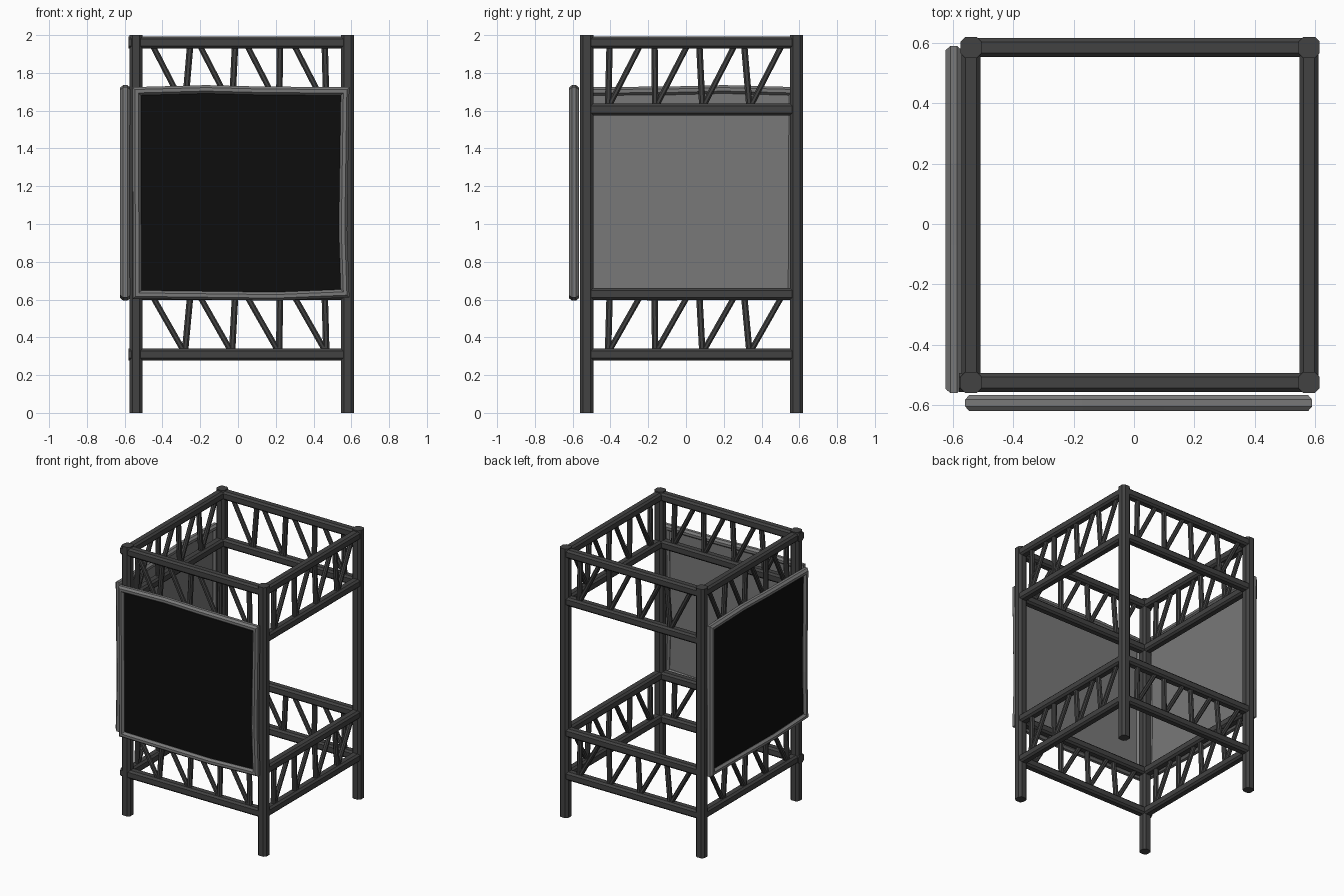
import bpy, bmesh, math
from mathutils import Vector, Matrix

cube = bpy.data.objects.get("Cube")
if cube:
    bpy.data.objects.remove(cube, do_unlink=True)


def material(name, r, g, b):
    m = bpy.data.materials.new(name)
    m.use_nodes = True
    m.diffuse_color = (r, g, b, 1)
    bsdf = m.node_tree.nodes["Principled BSDF"]
    bsdf.inputs["Base Color"].default_value = (r, g, b, 1)
    bsdf.inputs["Roughness"].default_value = 0.7
    return m


STEEL = material("dark steel", 0.055, 0.055, 0.055)
GREY = material("panel grey", 0.19, 0.19, 0.19)
BLACK = material("screen black", 0.004, 0.004, 0.004)


def finish(name, bm, *mats):
    bmesh.ops.recalc_face_normals(bm, faces=bm.faces)
    mesh = bpy.data.meshes.new(name)
    bm.to_mesh(mesh)
    bm.free()
    for m in mats:
        mesh.materials.append(m)
    obj = bpy.data.objects.new(name, mesh)
    bpy.context.collection.objects.link(obj)
    return obj


def skin(bm, rings, closed=False):
    """Bridge equal rings of vertices, capping the ends unless closed."""
    n = len(rings[0])
    pairs = list(zip(rings, rings[1:]))
    if closed:
        pairs.append((rings[-1], rings[0]))
    else:
        bm.faces.new(rings[0])
        bm.faces.new(rings[-1])
    for a, b in pairs:
        for i in range(n):
            j = (i + 1) % n
            bm.faces.new((a[i], a[j], b[j], b[i]))


def add_bar(bm, a, b, width, cut):
    """Square bar with chamfered edges from a to b."""
    a, b = Vector(a), Vector(b)
    axis = (b - a).normalized()
    ref = Vector((0, 0, 1)) if abs(axis.z) < 0.5 else Vector((0, 1, 0))
    u = axis.cross(ref).normalized()
    v = u.cross(axis)
    h = width / 2
    k = h - cut
    section = [(h, -k), (h, k), (k, h), (-k, h), (-h, k), (-h, -k), (-k, -h), (k, -h)]
    skin(bm, [[bm.verts.new(p + u * s + v * t) for s, t in section] for p in (a, b)])


X = {"right": -0.54, "left": 0.58}
Y = {"front": -0.525, "back": 0.585}

# Corner posts
for sx, x in X.items():
    for sy, y in Y.items():
        bm = bmesh.new()
        add_bar(bm, (x, y, 0), (x, y, 2), 0.07, 0.016)
        finish(f"{sy}_{sx}_post", bm, STEEL)

# Walls: each has four horizontal beams and two rows of braces
BEAMS = {"leg": 0.31, "lower": 0.63, "upper": 1.607, "top": 1.96}


def wall(side, place):
    """place(s, z) maps a position along the wall to a point in space."""
    for level, z in BEAMS.items():
        bm = bmesh.new()
        start = -0.58 if side == "front" and level in ("leg", "top") else -0.53
        add_bar(bm, place(start, z), place(0.57, z), 0.063, 0.013)
        finish(f"{side}_{level}_beam", bm, STEEL)
    for row, low, high in (("lower", "leg", "lower"), ("upper", "upper", "top")):
        bm = bmesh.new()
        z0, z1 = BEAMS[low], BEAMS[high]
        for i in range(4):
            s = 0.25 * i
            lean = 0.03 - 0.013 * i
            add_bar(bm, place(s - 0.282, z0), place(s - 0.282 + lean, z1), 0.034, 0.009)
            add_bar(bm, place(s - 0.278, z0), place(s - 0.46, z1), 0.03, 0.008)
        finish(f"{side}_{row}_braces", bm, STEEL)


for side, y in Y.items():
    wall(side, lambda s, z, y=y: (s, y, z))
for side, x in X.items():
    wall(side, lambda s, z, x=x: (x, 0.055 - s, z))

# Screen panels: slightly warped outline, shared by rim and screen
OUTLINE = [(-0.533, 0.626), (0.2, 0.617), (0.567, 0.632), (0.556, 0.97),
           (0.567, 1.702), (0.1, 1.706), (-0.17, 1.713), (-0.537, 1.703)]


def panel(side, matrix):
    pts = [Vector(p) for p in OUTLINE]
    n = len(pts)
    # Eight-sided rim swept round the outline with mitred corners
    bm = bmesh.new()
    rings = []
    for i, p in enumerate(pts):
        d0 = (p - pts[i - 1]).normalized()
        d1 = (pts[(i + 1) % n] - p).normalized()
        n0, n1 = Vector((d0.y, -d0.x)), Vector((d1.y, -d1.x))
        mitre = (n0 + n1) / (1 + n0.dot(n1))
        ring = []
        for k in range(8):
            a = math.radians(22.5 + 45 * k)
            q = p + mitre * (0.024 * math.cos(a))
            ring.append(bm.verts.new((q.x, 0.029 * math.sin(a), q.y)))
        rings.append(ring)
    skin(bm, rings, closed=True)
    finish(f"{side}_screen_rim", bm, GREY).matrix_world = matrix
    # Flat screen: black on the outside, grey elsewhere
    bm = bmesh.new()
    skin(bm, [[bm.verts.new((p.x, y, p.y)) for p in pts] for y in (-0.008, 0.008)])
    bmesh.ops.recalc_face_normals(bm, faces=bm.faces)
    for f in bm.faces:
        f.material_index = 1 if f.normal.y < -0.9 else 0
    finish(f"{side}_screen", bm, GREY, BLACK).matrix_world = matrix


panel("front", Matrix.Translation((0, -0.593, 0)))
panel("right", Matrix.Translation((-0.597, 0.03, 0)) @ Matrix.Rotation(-math.pi / 2, 4, "Z"))
